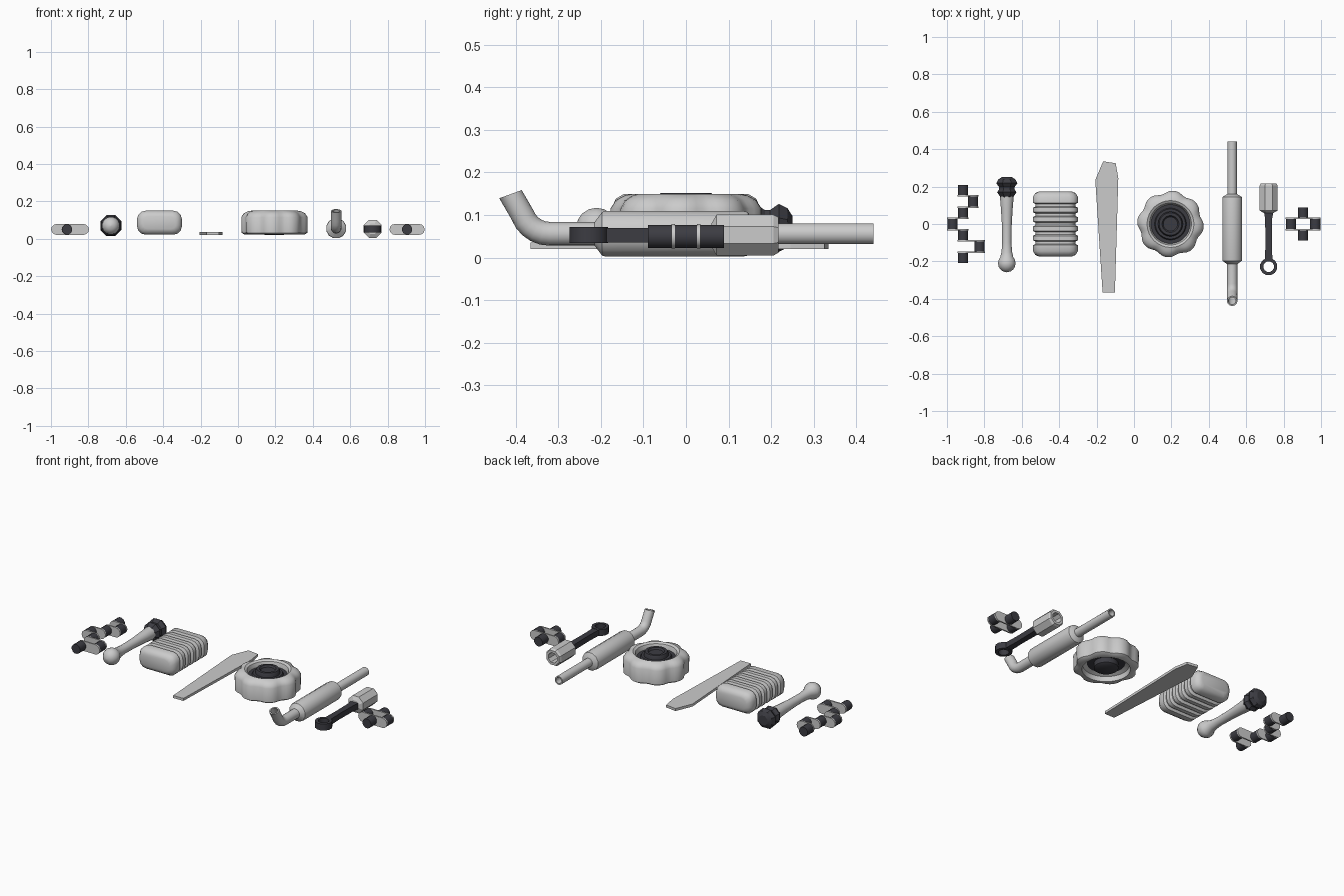
import bpy, math
from mathutils import Vector

if "Cube" in bpy.data.objects:
    bpy.data.objects.remove(bpy.data.objects["Cube"])

dark = bpy.data.materials.new("dark_metal")
dark.diffuse_color = (0.045, 0.045, 0.055, 1)
dark.use_nodes = True
dark.node_tree.nodes["Principled BSDF"].inputs["Base Color"].default_value = dark.diffuse_color


def add(name, verts, faces, mat=None, angle=35):
    me = bpy.data.meshes.new(name)
    me.from_pydata([tuple(v) for v in verts], [], faces)
    ob = bpy.data.objects.new(name, me)
    bpy.context.collection.objects.link(ob)
    if mat:
        me.materials.append(mat)
    bpy.ops.object.select_all(action='DESELECT')
    ob.select_set(True)
    bpy.context.view_layer.objects.active = ob
    bpy.ops.object.mode_set(mode='EDIT')
    bpy.ops.mesh.select_all(action='SELECT')
    bpy.ops.mesh.normals_make_consistent(inside=False)
    bpy.ops.object.mode_set(mode='OBJECT')
    if angle:
        bpy.ops.object.shade_smooth_by_angle(angle=math.radians(angle))
    return ob


def loft(name, rings, mat=None, caps=True, closed=False, angle=35):
    """Skin a list of equally sized vertex rings."""
    n = len(rings[0])
    verts = [v for r in rings for v in r]
    faces = []
    m = len(rings)
    for i in range(m if closed else m - 1):
        a, b = i * n, ((i + 1) % m) * n
        faces += [(a + k, a + (k + 1) % n, b + (k + 1) % n, b + k) for k in range(n)]
    if caps and not closed:
        faces += [tuple(range(n))[::-1], tuple(range((m - 1) * n, m * n))]
    return add(name, verts, faces, mat, angle)


def lathe(name, prof, loc, axis='Y', n=16, mat=None, closed=False, wave=None, angle=35):
    """Revolve (position, radius) pairs about the Y or Z axis."""
    rings = []
    for t, r in prof:
        ring = []
        for k in range(n):
            a = 2 * math.pi * (k + 0.5) / n
            f = wave(a) if wave and r > 0.135 else 1
            c, s = r * f * math.cos(a), r * f * math.sin(a)
            p = Vector((c, t, s)) if axis == 'Y' else Vector((c, s, t))
            ring.append(p + Vector(loc))
        rings.append(ring)
    return loft(name, rings, mat, True, closed, angle)


def web(name, x0, x1, y, r=0.029, t=0.008, z=0.05):
    """Stadium-shaped crank plate standing in the XZ plane."""
    x0, x1 = min(x0, x1), max(x0, x1)
    rings = []
    for yy in (y - t / 2, y + t / 2):
        ring = []
        for cx, start in ((x1, -90), (x0, 90)):
            for i in range(7):
                a = math.radians(start + i * 30)
                ring.append((cx + r * math.cos(a), yy, z + r * math.sin(a)))
        rings.append(ring)
    loft(name, rings)


def pin(name, x, y):
    lathe(name, [(-0.029, 0.028), (0.029, 0.028)], (x, y, 0.05), n=12, mat=dark)


# Long crankshaft
M = -0.914
throws = [(0.12, -0.86), (0.0, -0.97), (-0.12, -0.826)]
for i in range(4):
    pin(f"crank_journal_{i}", M, 0.18 - 0.12 * i)
for i, (y, x) in enumerate(throws):
    pin(f"crank_pin_{i}", x, y)
    for s in (-1, 1):
        web(f"crank_web_{i}_{s}", M, x, y + s * 0.03)

# Short crank
for s in (-1, 1):
    pin(f"short_journal_{s}", 0.904, s * 0.06)
    pin(f"short_pin_{s}", 0.904 + s * 0.065, 0)
    web(f"short_web_{s}", 0.839, 0.969, s * 0.03)

# Lever with ball end and dark knob
ball = [(-0.21 + 0.048 * math.sin(math.radians(a)), 0.048 * math.cos(math.radians(a)))
        for a in (-88, -65, -45, -22, 0, 22, 42)]
lathe("lever_shaft", ball + [(-0.15, 0.029), (-0.10, 0.025), (0.0, 0.027), (0.08, 0.032),
                             (0.14, 0.037), (0.155, 0.037)], (-0.68, 0, 0.07), n=16)
lathe("lever_knob", [(0.14, 0.034), (0.15, 0.042), (0.17, 0.056), (0.185, 0.045), (0.197, 0.045),
                     (0.218, 0.061), (0.238, 0.05), (0.25, 0.03)],
      (-0.68, 0, 0.07), n=8, mat=dark, angle=25)


# Ribbed block
def block_ring(y, inset, hx=0.12, hz=0.064, c=0.045):
    hx, hz = hx - inset, hz - inset
    c = max(c - inset * 0.5, 0.01)
    ring = []
    for sx, sz, start in ((1, 1, 0), (-1, 1, 90), (-1, -1, 180), (1, -1, 270)):
        for i in range(4):
            a = math.radians(start + i * 30)
            ring.append((-0.42 + sx * (hx - c) + c * math.cos(a), y,
                         0.086 + sz * (hz - c) + c * math.sin(a)))
    return ring


rings = [block_ring(-0.173, 0.03), block_ring(-0.165, 0.012), block_ring(-0.145, 0)]
for g in (-0.1, -0.05, 0, 0.05, 0.1):
    rings += [block_ring(g - 0.013, 0), block_ring(g - 0.006, 0.014),
              block_ring(g + 0.006, 0.014), block_ring(g + 0.013, 0)]
rings += [block_ring(0.145, 0), block_ring(0.165, 0.012), block_ring(0.173, 0.03)]
loft("ribbed_block", rings)

# Flat blade
outline = [(-0.168, -0.365), (-0.102, -0.365), (-0.084, 0.245), (-0.098, 0.325),
           (-0.165, 0.335), (-0.207, 0.235)]
loft("blade", [[(x, y, z) for x, y in outline] for z in (0.02, 0.035)], angle=0)

# Scalloped wheel: grey rim with dark centre
scallop = lambda a: 1 - 0.085 * (0.5 - 0.5 * math.cos(8 * (a + math.radians(6)))) ** 1.5
C = (0.195, 0, 0)
lathe("wheel_rim", [(0.022, 0.13), (0.022, 0.16), (0.032, 0.176), (0.115, 0.178), (0.135, 0.165),
                    (0.146, 0.145), (0.15, 0.125), (0.142, 0.112), (0.115, 0.103),
                    (0.06, 0.103), (0.05, 0.125)],
      C, 'Z', 64, closed=True, wave=scallop)
lathe("wheel_disc", [(0.06, 0.112), (0.118, 0.112), (0.118, 0.085), (0.128, 0.08), (0.128, 0.06)],
      C, 'Z', 32, mat=dark)
lathe("wheel_hub", [(0.02, 0.05), (0.03, 0.066), (0.14, 0.066), (0.152, 0.06), (0.152, 0.045),
                    (0.142, 0.038), (0.142, 0.01)], C, 'Z', 32, mat=dark)

# Exhaust: muffler can, straight pipe and upturned tail
E = (0.525, 0, 0.056)
lathe("muffler", [(-0.215, 0.028), (-0.197, 0.053), (-0.19, 0.055), (0.135, 0.055),
                  (0.145, 0.053), (0.16, 0.027)], E, n=12)
lathe("straight_pipe", [(0.14, 0.025), (0.44, 0.025), (0.44, 0.018), (0.14, 0.018)],
      E, n=16, closed=True)
path = [(-0.2, 0.056, 0), (-0.32, 0.056, 0)]
for a in (14, 28, 42, 56, 70):
    r = math.radians(a)
    path.append((-0.32 - 0.068 * math.sin(r), 0.056 + 0.068 * (1 - math.cos(r)), a))
path.append((-0.412, 0.149, 70))


def tail_ring(y, z, a, r):
    a = math.radians(a)
    return [(0.525 + r * math.cos(t), y + r * math.sin(t) * math.sin(a), z + r * math.sin(t) * math.cos(a))
            for t in (2 * math.pi * k / 16 for k in range(16))]


tail = [tail_ring(*p, 0.028) for p in path] + [tail_ring(*p, 0.02) for p in reversed(path)]
loft("tail_pipe", tail, closed=True)

# Piston: hollow octagonal cup
P = (0.72, 0, 0.053)
lathe("piston", [(0.06, 0.03), (0.072, 0.052), (0.205, 0.052), (0.217, 0.045), (0.217, 0.03),
                 (0.12, 0.03), (0.12, 0.001)], P, n=8, angle=20)
# Connecting rod with eye
rod = [(0.7, -0.19), (0.74, -0.19), (0.737, -0.1), (0.739, 0.03), (0.747, 0.075),
       (0.693, 0.075), (0.701, 0.03), (0.703, -0.1)]
loft("connecting_rod", [[(x, y, z) for x, y in rod] for z in (0.036, 0.07)], dark)
lathe("rod_eye", [(0.034, 0.029), (0.034, 0.047), (0.072, 0.047), (0.072, 0.029)],
      (0.72, -0.228, 0), 'Z', 12, mat=dark, closed=True)
